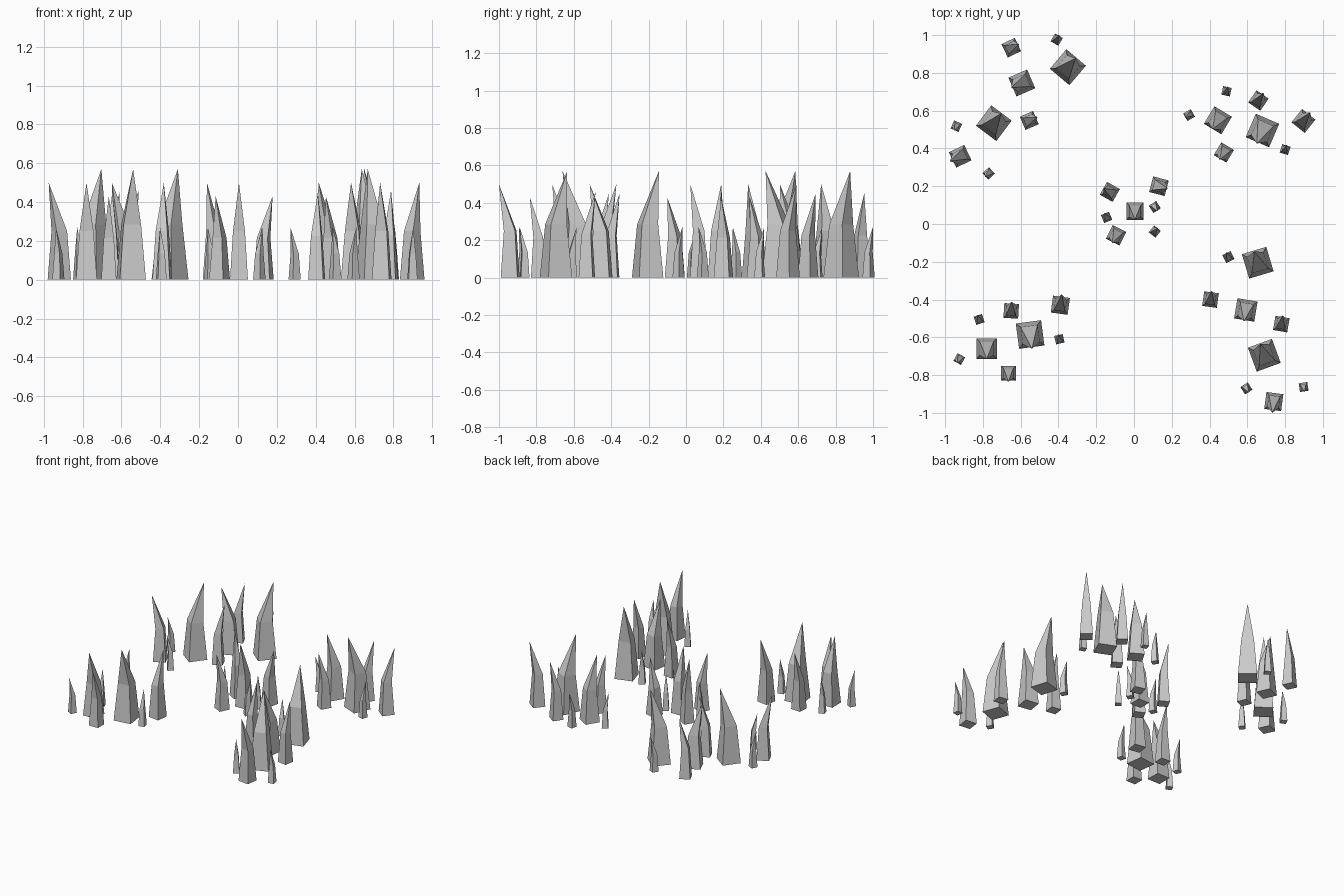
import bpy, bmesh
from math import radians, atan2, pi
from mathutils import Matrix, Vector

if "Cube" in bpy.data.objects:
    bpy.data.objects.remove(bpy.data.objects["Cube"])


def add_spike(bm, x, y, width, height, dx, dy, spin):
    """Square spike: base, narrower waist, tip leaning by (dx, dy)."""
    turn = Matrix.Rotation(spin, 3, 'Z')
    rings = []
    for z, s in ((0, 1), (height * 0.5, 0.67)):
        h = width * s / 2
        ring = []
        for a, b in ((-h, -h), (h, -h), (h, h), (-h, h)):
            ring.append(bm.verts.new(turn @ Vector((a, b, 0)) + Vector((x, y, z))))
        rings.append(ring)
    tip = bm.verts.new((x + dx, y + dy, height))
    low, mid = rings
    bm.faces.new(low[::-1])
    for i in range(4):
        j = (i + 1) % 4
        bm.faces.new((low[i], low[j], mid[j], mid[i]))
        bm.faces.new((mid[i], mid[j], tip))


def cluster(name, spikes, angle=0, move=(0, 0)):
    """Group of spikes, placed relative to its first spike, turned and moved."""
    bm = bmesh.new()
    turn = Matrix.Rotation(radians(angle), 2)
    ox, oy = spikes[0][:2] if angle else (0, 0)
    for x, y, w, h, dx, dy in spikes:
        p = turn @ Vector((x - ox, y - oy)) + Vector(move)
        d = turn @ Vector((dx, dy))
        # one side of the square faces the lean direction
        add_spike(bm, p.x, p.y, w, h, d.x, d.y, atan2(d.y, d.x) + pi / 2)
    mesh = bpy.data.meshes.new(name)
    bm.to_mesh(mesh)
    bm.free()
    bpy.context.collection.objects.link(bpy.data.objects.new(name, mesh))


# x, y, base width, height, tip lean x, tip lean y
eight = [
    (-.55, -.585, .135, .57, .01, -.075),
    (-.78, -.66, .108, .50, .0, -.055),
    (-.665, -.79, .078, .43, .0, -.045),
    (-.65, -.46, .078, .45, .003, .048),
    (-.39, -.43, .09, .50, .008, .058),
    (-.82, -.505, .046, .27, -.008, .024),
    (-.925, -.715, .046, .27, -.012, -.022),
    (-.395, -.61, .046, .27, -.006, .025),
]
nine = [
    (.655, -.205, .135, .57, -.018, .06),
    (.69, -.695, .135, .57, -.022, .06),
    (.592, -.455, .108, .50, -.01, -.06),
    (.74, -.94, .09, .50, -.008, -.06),
    (.405, -.4, .078, .45, .006, .045),
    (.78, -.53, .076, .46, .008, .046),
    (.5, -.175, .048, .27, -.012, .024),
    (.595, -.87, .046, .27, .014, -.022),
    (.898, -.863, .046, .27, .004, -.026),
]
middle = [
    (.005, .068, .092, .50, .0, -.045),
    (-.128, .17, .078, .50, -.032, .018),
    (.132, .20, .085, .43, .046, -.012),
    (-.095, -.06, .08, .43, -.02, -.04),
    (-.145, .035, .046, .27, -.01, .024),
    (.11, .09, .046, .27, .014, -.022),
    (.11, -.04, .046, .27, .016, .02),
]

# five clusters of spikes
cluster("spikes_front_left", eight)
cluster("spikes_back_right", eight, -31, (.68, .495))
cluster("spikes_front_right", nine)
cluster("spikes_back_left", nine, -57, (-.35, .83))
cluster("spikes_middle", middle)
